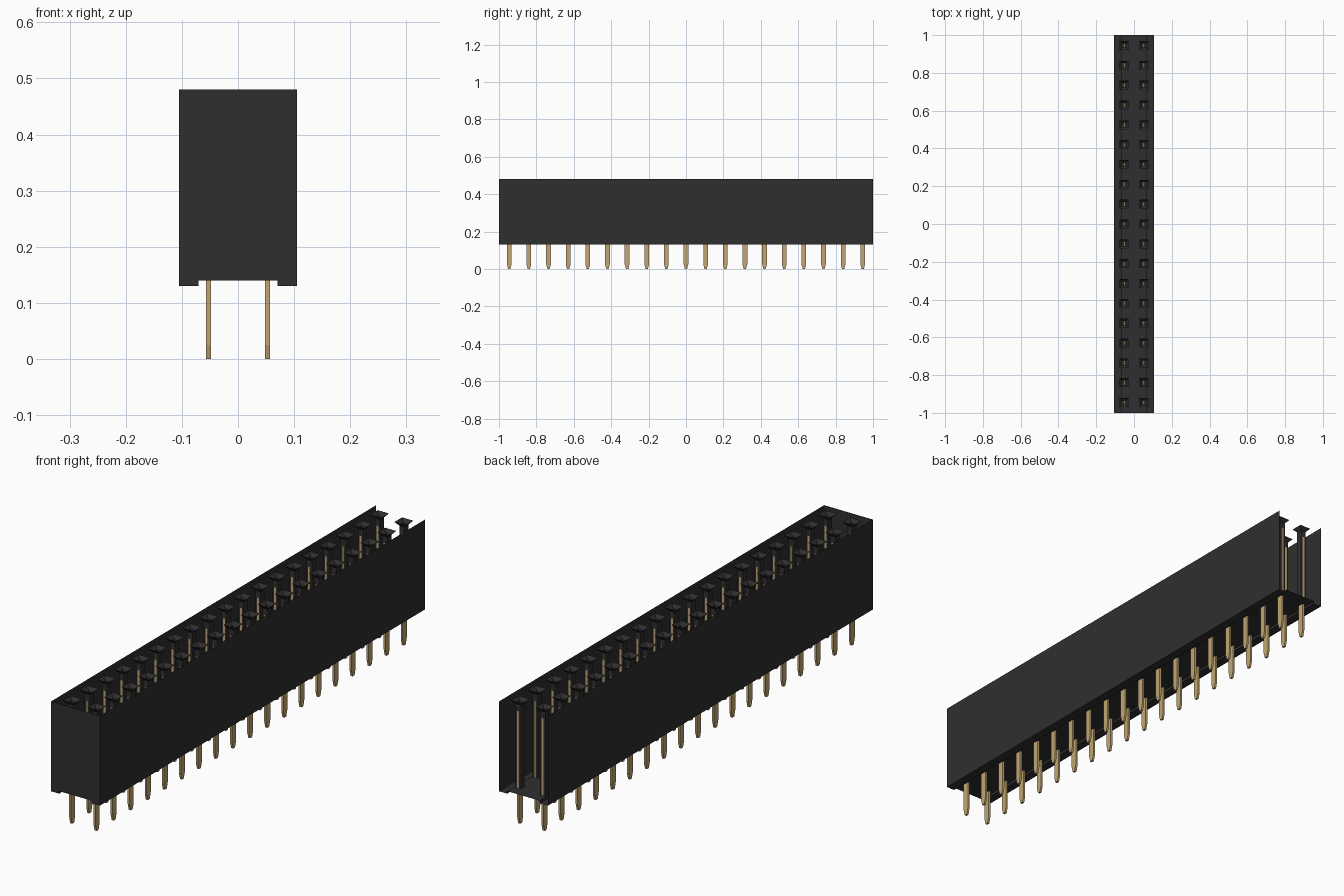
import bpy, bmesh

cube = bpy.data.objects.get("Cube")
if cube:
    bpy.data.objects.remove(cube, do_unlink=True)


def material(name, rgb):
    m = bpy.data.materials.new(name)
    m.use_nodes = True
    m.diffuse_color = (*rgb, 1)
    bsdf = m.node_tree.nodes["Principled BSDF"]
    bsdf.inputs["Base Color"].default_value = (*rgb, 1)
    bsdf.inputs["Roughness"].default_value = 0.6
    return m


BLACK = material("black plastic", (0.028, 0.028, 0.028))
GOLD = material("gold contact", (0.54, 0.38, 0.17))

ROWS, PITCH, COL_X = 19, 0.105, 0.0525
TOP, BASE, FLOOR = 0.48, 0.13, 0.14


def finish(bm, name, mat):
    me = bpy.data.meshes.new(name)
    bm.to_mesh(me)
    bm.free()
    me.materials.append(mat)
    ob = bpy.data.objects.new(name, me)
    bpy.context.collection.objects.link(ob)
    return ob


def loft(bm, cx, cy, rings, cap_start=False, cap_end=False):
    """Skin rectangular rings given as (half x, half y, z)."""
    loops = [[bm.verts.new((cx + sx * hx, cy + sy * hy, z))
              for sx, sy in ((-1, -1), (1, -1), (1, 1), (-1, 1))]
             for hx, hy, z in rings]
    for a, b in zip(loops, loops[1:]):
        for i in range(4):
            j = (i + 1) % 4
            bm.faces.new((a[i], a[j], b[j], b[i]))
    if cap_start:
        bm.faces.new(loops[0][::-1])
    if cap_end:
        bm.faces.new(loops[-1])


def for_each_socket(build):
    for x in (-COL_X, COL_X):
        for i in range(ROWS):
            build(x, (i - (ROWS - 1) / 2) * PITCH)


# Housing: thin walls, stepped floor and front end, open at the top and back
profile = [(-0.105, TOP), (-0.105, BASE), (-0.07, BASE), (-0.07, FLOOR),
           (0.07, FLOOR), (0.07, BASE), (0.105, BASE), (0.105, TOP)]
bm = bmesh.new()
front = [bm.verts.new((x, -1, z)) for x, z in profile]
back = [bm.verts.new((x, 1, z)) for x, z in profile]
for i in range(len(profile) - 1):
    bm.faces.new((front[i], back[i], back[i + 1], front[i + 1]))
bm.faces.new(front)
finish(bm, "housing", BLACK)

# Sockets: narrow square sleeves with a flared mouth
bm = bmesh.new()
for_each_socket(lambda x, y: loft(bm, x, y, [
    (0.0115, 0.0115, FLOOR), (0.0115, 0.0115, 0.466), (0.024, 0.024, TOP)]))
finish(bm, "socket_sleeves", BLACK)

# Pins: flat blades with a tapered tip, slightly wider than the sleeves
bm = bmesh.new()
for_each_socket(lambda x, y: loft(bm, x, y, [
    (0.0042, 0.006, 0), (0.0042, 0.0125, 0.025), (0.0042, 0.0125, 0.44)],
    cap_start=True, cap_end=True))
finish(bm, "contact_pins", GOLD)
